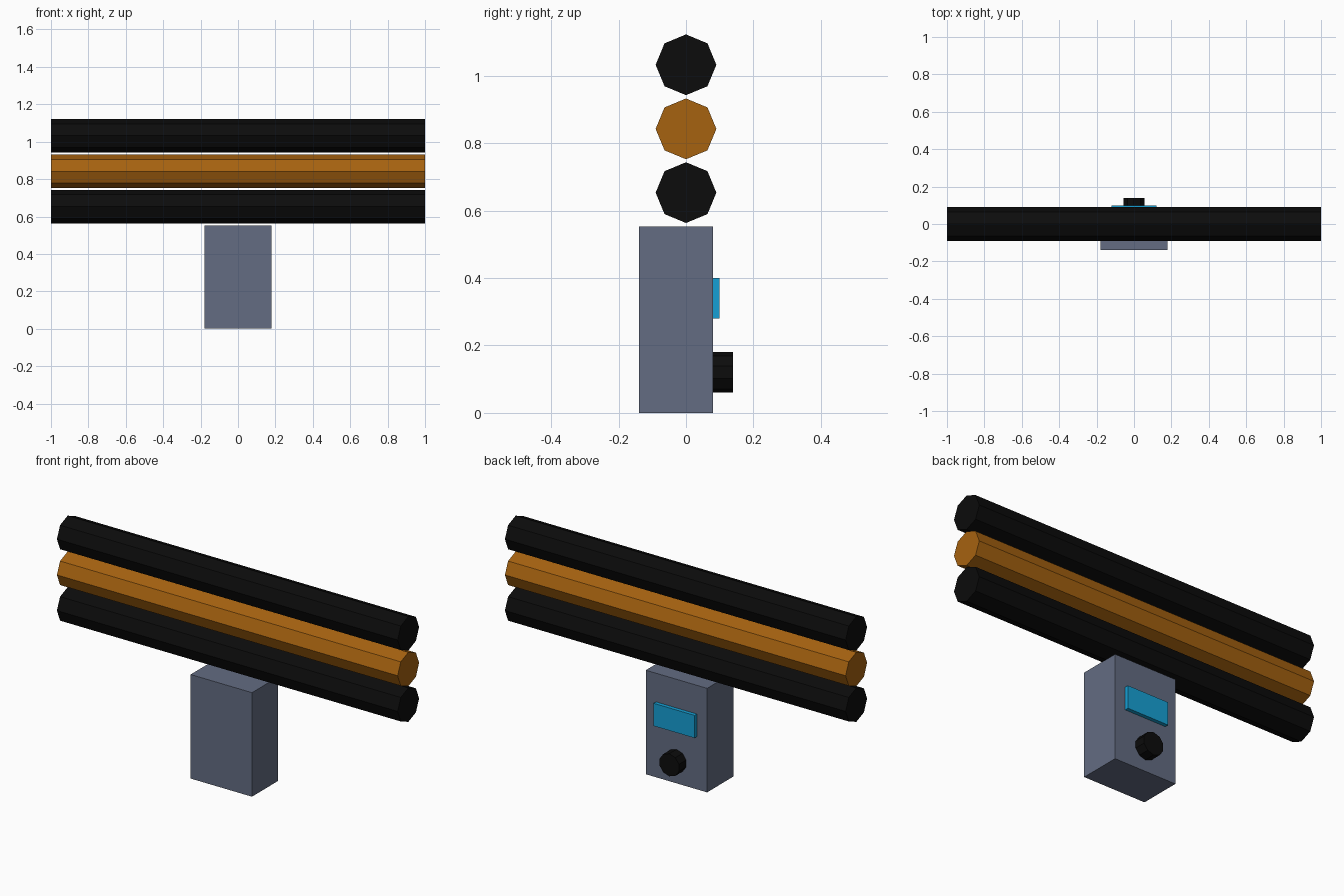
import bpy
from math import pi

default = bpy.data.objects.get("Cube")
if default:
    bpy.data.objects.remove(default, do_unlink=True)


def material(name, rgb):
    mat = bpy.data.materials.new(name)
    mat.use_nodes = True
    color = (*rgb, 1)
    mat.diffuse_color = color
    mat.node_tree.nodes["Principled BSDF"].inputs["Base Color"].default_value = color
    return mat


def finish(name, mat):
    obj = bpy.context.object
    obj.name = name
    obj.data.materials.append(mat)
    return obj


def box(name, mat, size, center):
    bpy.ops.mesh.primitive_cube_add(size=1, location=center)
    obj = finish(name, mat)
    obj.scale = size
    bpy.ops.object.transform_apply(location=False, rotation=False, scale=True)


def prism(name, mat, sides, radius, length, center, rotation):
    bpy.ops.mesh.primitive_cylinder_add(
        vertices=sides, radius=radius, depth=length, location=center, rotation=rotation)
    finish(name, mat)


black = material("black", (0.0035, 0.0035, 0.0035))
orange = material("burnt orange", (0.38, 0.122, 0.005))
slate = material("slate grey", (0.125, 0.15, 0.223))
blue = material("screen blue", (0.008, 0.35, 0.66))

# Three stacked octagonal tubes, one corner pointing up
for name, mat, z in (("lower_tube", black, 0.653),
                     ("middle_tube", orange, 0.842),
                     ("upper_tube", black, 1.032)):
    prism(name, mat, 8, 0.09, 2, (0, 0, z), (0, pi / 2, 0))

# Control box with a raised screen and a knob on its back
box("control_box", slate, (0.36, 0.22, 0.552), (0, -0.03, 0.276))
box("screen", blue, (0.24, 0.02, 0.12), (0, 0.09, 0.34))
prism("knob", black, 10, 0.06, 0.06, (0, 0.11, 0.12), (-pi / 2, 0, 0))
